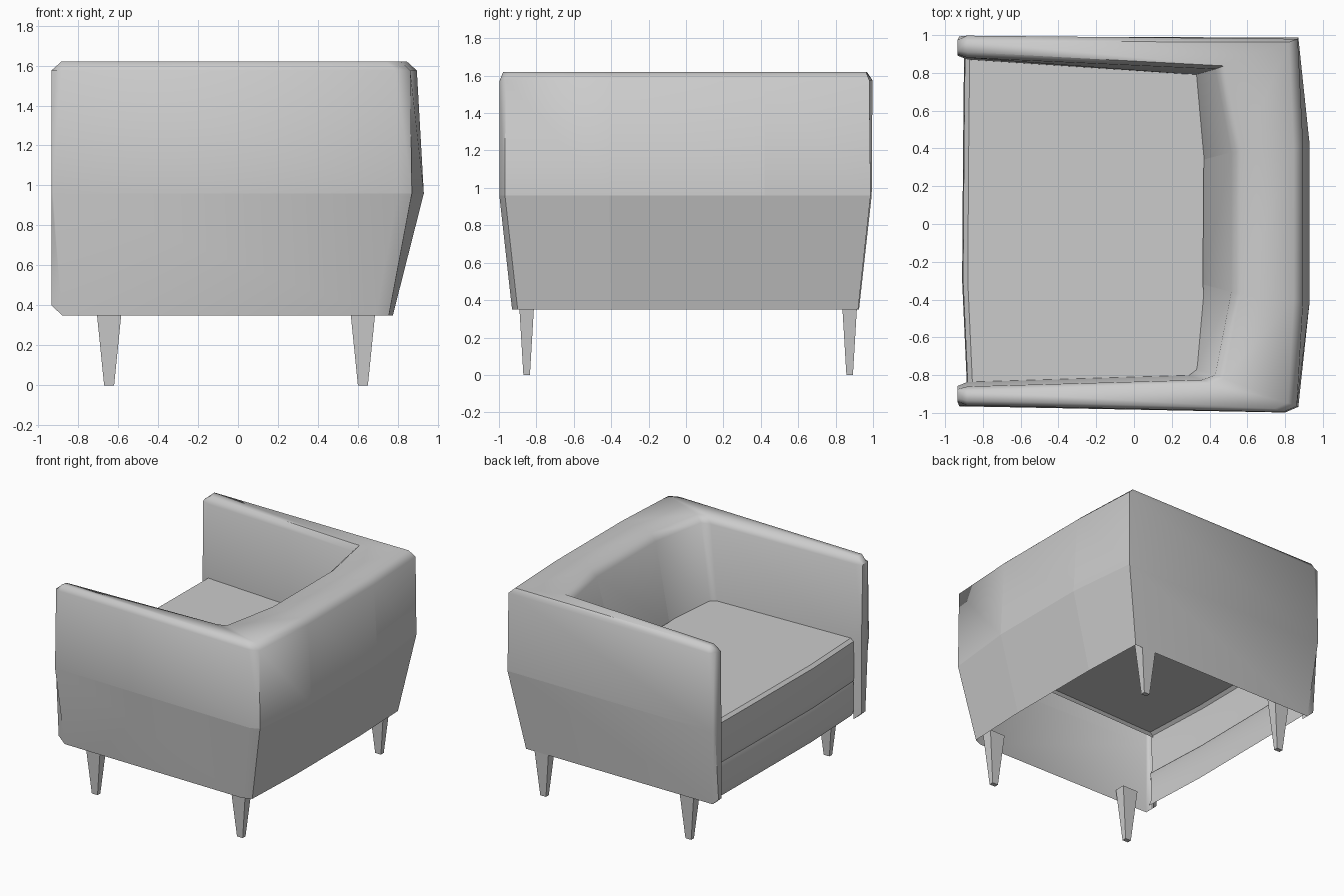
import bpy, bmesh
from mathutils import Vector

if "Cube" in bpy.data.objects:
    bpy.data.objects.remove(bpy.data.objects["Cube"])


def finish(name, bm, angle=0.6):
    mesh = bpy.data.meshes.new(name)
    bmesh.ops.recalc_face_normals(bm, faces=bm.faces)
    bm.to_mesh(mesh)
    bm.free()
    ob = bpy.data.objects.new(name, mesh)
    bpy.context.collection.objects.link(ob)
    if angle:
        bpy.ops.object.select_all(action='DESELECT')
        ob.select_set(True)
        bpy.context.view_layer.objects.active = ob
        bpy.ops.object.shade_smooth_by_angle(angle=angle)
    return ob


# Shell: stations around the U, each (bottom, waist, top rim, inner rim, inner at seat)
STATIONS = [
    ((-.88, .925), (-.925, .993), (-.885, .997), (-.88, .88), (-.88, .87)),
    ((.755, .92), (.87, .987), (.867, .98), (.43, .82), (.325, .79)),
    ((.775, .41), (.93, .42), (.895, .42), (.515, .38), (.365, .34)),
    ((.775, -.40), (.93, -.41), (.895, -.41), (.515, -.36), (.365, -.32)),
    ((.755, -.90), (.87, -.968), (.862, -.965), (.43, -.80), (.325, -.77)),
    ((.69, -.93), (.80, -.998), (.79, -.996), (.36, -.825), (.285, -.80)),
    ((-.88, -.91), (-.925, -.965), (-.885, -.96), (-.88, -.86), (-.88, -.835)),
]


def profile(bottom, waist, top, inner, seat):
    t, i = Vector(top), Vector(inner)
    across = i - t
    step = across.normalized() * min(.05, .25 * across.length)
    pts = [(bottom, .35), (waist, .96), (t, 1.575), (t + step, 1.62),
           (i - step, 1.615), (i, 1.565), (seat, .95)]
    return [Vector((p[0], p[1], z)) for p, z in pts]


bm = bmesh.new()
rows = [[bm.verts.new(p) for p in profile(*s)] for s in STATIONS]
for a, b in zip(rows, rows[1:]):
    for k in range(len(a) - 1):
        bm.faces.new((a[k], a[k + 1], b[k + 1], b[k]))

# Chamfered front ends of the arms
for row in (rows[0], rows[-1]):
    foot = bm.verts.new((-.88, row[-1].co.y, .35))
    loop = row + [foot]
    mid_y = (row[1].co.y + row[-1].co.y) / 2
    cap = [bm.verts.new((-.934, mid_y + (v.co.y - mid_y) * .65,
                         min(max(v.co.z, .40), 1.575))) for v in loop]
    for k in range(len(loop)):
        n = (k + 1) % len(loop)
        bm.faces.new((loop[k], loop[n], cap[n], cap[k]))
    bm.faces.new(cap)

# Crisp waist seam and vertical panel seams on the back
for a, b in zip(rows, rows[1:]):
    bm.edges.get((a[1], b[1])).smooth = False
for row in rows[2:4]:
    for k in (0, 1, 5):
        bm.edges.get((row[k], row[k + 1])).smooth = False
finish("arm_and_back_shell", bm, 1.0)


# Sheet swept across the chair between the arms
def sheet(name, points, stations):
    bm = bmesh.new()
    rows = [[bm.verts.new((x - bow, y, z)) for x, z in points] for y, bow in stations]
    for a, b in zip(rows, rows[1:]):
        for k in range(len(points) - 1):
            bm.faces.new((a[k], a[k + 1], b[k + 1], b[k]))
    return finish(name, bm)


across = [(-.85, -.015), (-.3, .01), (.4, .005), (.88, 0)]
sheet("seat_cushion", [(.375, .985), (-.87, .985), (-.895, .965),
                       (-.90, .68), (-.885, .645)], across)
sheet("front_apron", [(-.88, .645), (-.89, .61), (-.89, .42), (-.87, .37)], across)


# Tapered legs
def leg(name, x, y):
    bm = bmesh.new()
    bmesh.ops.create_cube(bm, size=1)
    for v in bm.verts:
        top = v.co.z > 0
        v.co = Vector((x + v.co.x * (.135 if top else .05),
                       y + v.co.y * (.085 if top else .035), .42 if top else 0))
    finish(name, bm, 0)


for end, x in (("front", -.645), ("back", .625)):
    for side, y in (("left", -.852), ("right", .875)):
        leg(f"{end}_{side}_leg", x, y)
